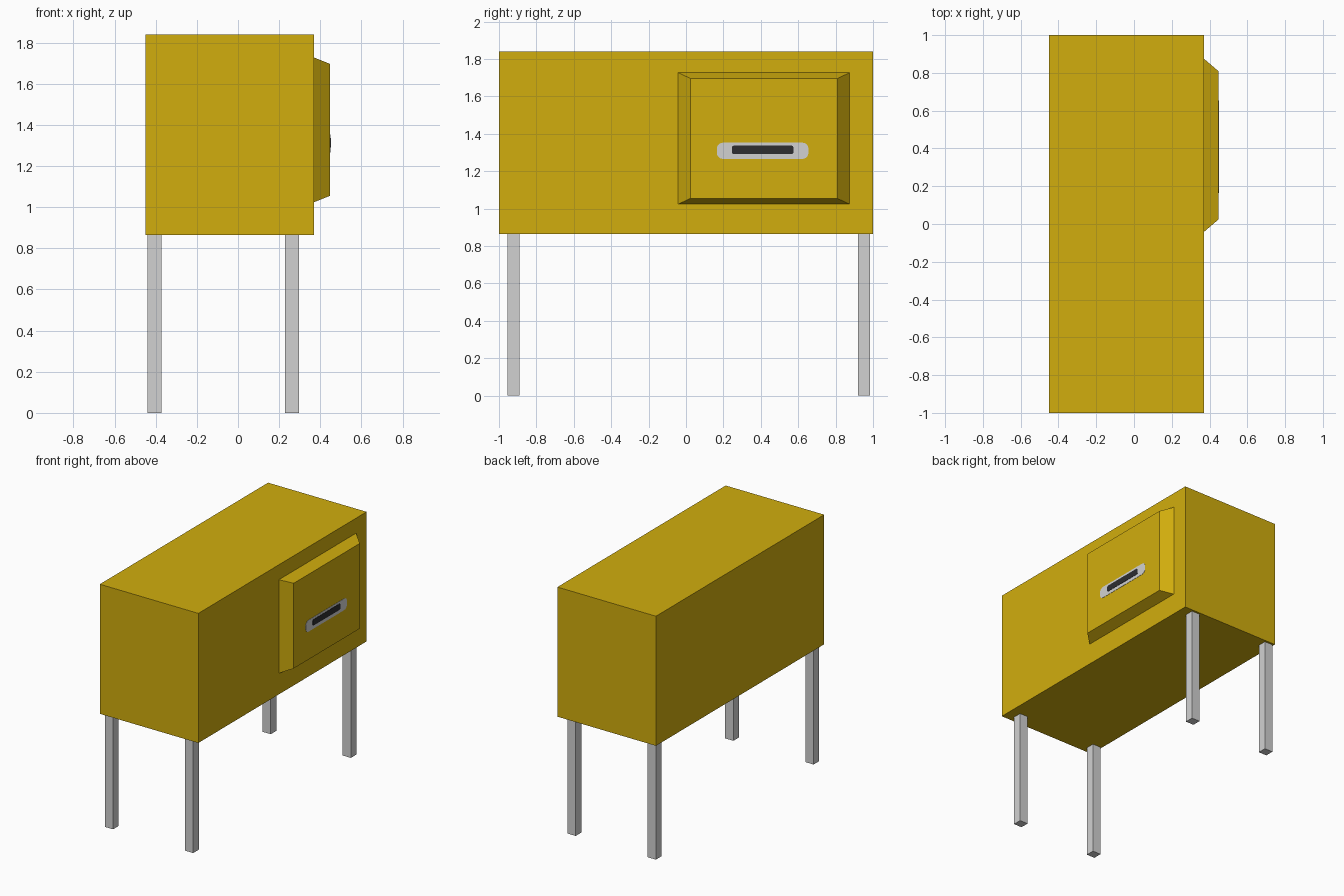
import bpy, bmesh, math

if "Cube" in bpy.data.objects:
    bpy.data.objects.remove(bpy.data.objects["Cube"])


def material(name, rgb):
    m = bpy.data.materials.new(name)
    m.diffuse_color = (*rgb, 1)
    m.use_nodes = True
    m.node_tree.nodes["Principled BSDF"].inputs["Base Color"].default_value = m.diffuse_color
    return m


GOLD = material("mustard yellow", (0.64, 0.42, 0.004))
GREY = material("light grey", (0.64, 0.64, 0.64))
DARK = material("charcoal", (0.026, 0.026, 0.03))


def make_object(name, bm, mat):
    bmesh.ops.recalc_face_normals(bm, faces=bm.faces)
    mesh = bpy.data.meshes.new(name)
    bm.to_mesh(mesh)
    bm.free()
    mesh.materials.append(mat)
    ob = bpy.data.objects.new(name, mesh)
    bpy.context.collection.objects.link(ob)
    return ob


def box(name, xs, ys, zs, mat, inset=(0, 0)):
    """Box between bounds; inset narrows the +x face in y and z."""
    bm = bmesh.new()
    bmesh.ops.create_cube(bm, size=1)
    for v in bm.verts:
        sx, sy, sz = (1 if c > 0 else 0 for c in v.co)
        dy, dz = inset if sx else (0, 0)
        v.co = (xs[sx],
                ys[sy] + (-dy if sy else dy),
                zs[sz] + (-dz if sz else dz))
    return make_object(name, bm, mat)


def rounded_plate(name, xs, ys, zs, radius, mat, steps=4):
    """Thin plate facing +x with rounded corners."""
    bm = bmesh.new()
    corners = [(ys[1], zs[1]), (ys[0], zs[1]), (ys[0], zs[0]), (ys[1], zs[0])]
    signs = [(-1, -1), (1, -1), (1, 1), (-1, 1)]
    ring = []
    for k, ((y, z), (sy, sz)) in enumerate(zip(corners, signs)):
        for i in range(steps + 1):
            a = math.pi / 2 * (k + i / steps)
            ring.append(bm.verts.new((xs[0],
                                      y + sy * radius + radius * math.cos(a),
                                      z + sz * radius + radius * math.sin(a))))
    face = bm.faces.new(ring)
    out = bmesh.ops.extrude_face_region(bm, geom=[face])
    for v in out["geom"]:
        if isinstance(v, bmesh.types.BMVert):
            v.co.x = xs[1]
    return make_object(name, bm, mat)


# Cabinet body
box("cabinet_body", (-0.45, 0.37), (-1, 1), (0.865, 1.84), GOLD)

# Drawer front with sloping edges
box("drawer_front", (0.37, 0.447), (-0.042, 0.875), (1.024, 1.727), GOLD,
    inset=(0.066, 0.031))

# Handle plate and its dark slot
rounded_plate("handle_plate", (0.444, 0.449), (0.165, 0.655), (1.266, 1.353), 0.032, GREY)
rounded_plate("handle_slot", (0.446, 0.451), (0.245, 0.575), (1.291, 1.337), 0.012, DARK)

# Four square legs
for side, x in (("left", -0.405), ("right", 0.262)):
    for end, y in (("front", -0.922), ("back", 0.952)):
        box(f"{end}_{side}_leg", (x - 0.034, x + 0.034), (y - 0.033, y + 0.033),
            (0, 0.87), GREY)
